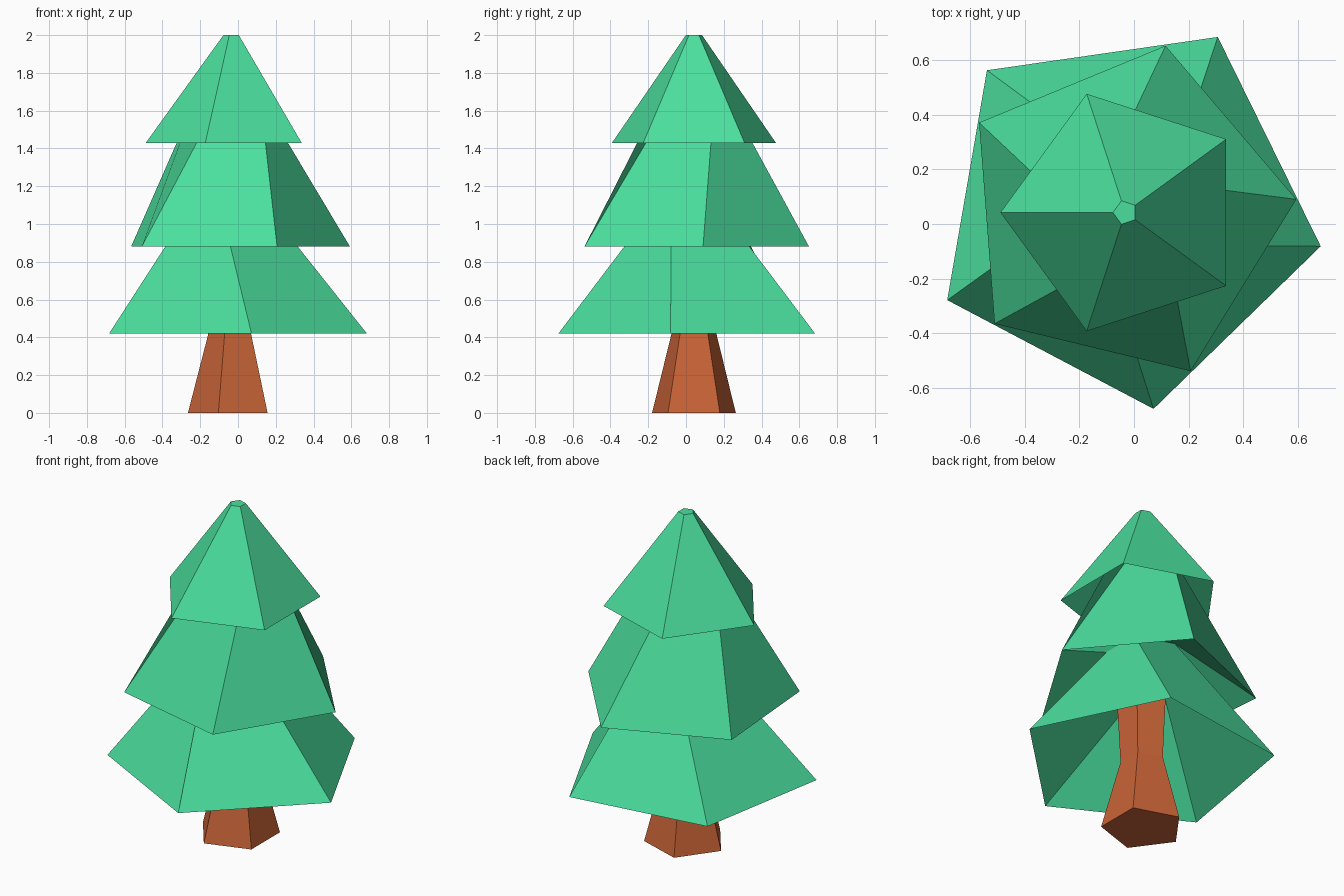
import bpy, bmesh
from math import radians, cos, sin

if "Cube" in bpy.data.objects:
    bpy.data.objects.remove(bpy.data.objects["Cube"])

CX, CY, SIDES = -0.032, 0.042, 5


def material(name, rgb):
    m = bpy.data.materials.new(name)
    m.diffuse_color = (*rgb, 1)
    m.use_nodes = True
    m.node_tree.nodes["Principled BSDF"].inputs["Base Color"].default_value = m.diffuse_color
    return m


def stack(name, rings, mat, cap_bottom=False, cap_top=False):
    """Skin five-sided rings given as (radius, height, turn in degrees)."""
    bm = bmesh.new()
    loops = []
    for r, z, turn in rings:
        loops.append([bm.verts.new((CX + r * cos(radians(turn + 72 * i)),
                                    CY + r * sin(radians(turn + 72 * i)), z))
                      for i in range(SIDES)])
    for a, b in zip(loops, loops[1:]):
        for i in range(SIDES):
            j = (i + 1) % SIDES
            bm.faces.new((a[j], b[j], b[i], a[i]))
    if cap_bottom:
        bm.faces.new(loops[0][::-1])
    if cap_top:
        bm.faces.new(loops[-1])
    me = bpy.data.meshes.new(name)
    bm.to_mesh(me)
    bm.free()
    me.materials.append(mat)
    ob = bpy.data.objects.new(name, me)
    bpy.context.collection.objects.link(ob)
    return ob


bark = material("bark", (0.58, 0.125, 0.038))
needles = material("needles", (0.07, 0.74, 0.34))

# Trunk: flared foot, narrow waist, continues up under the lowest branches
stack("trunk", [(0.233, 0, -36), (0.126, 0.415, -36), (0.15, 0.9, -36)],
      bark, cap_bottom=True)

# Branch tiers: hollow underside, rim, twisted outer slope up to the next neck
stack("lower_branches",
      [(0.15, 0.9, -36), (0.725, 0.42, -9.8), (0.205, 1.11, -36)], needles)
stack("middle_branches",
      [(0.205, 1.11, -36), (0.627, 0.88, 4.4), (0.185, 1.675, 36)], needles)
stack("top_branches",
      [(0.185, 1.675, 36), (0.456, 1.43, 36), (0.045, 2.0, 36)],
      needles, cap_top=True)
